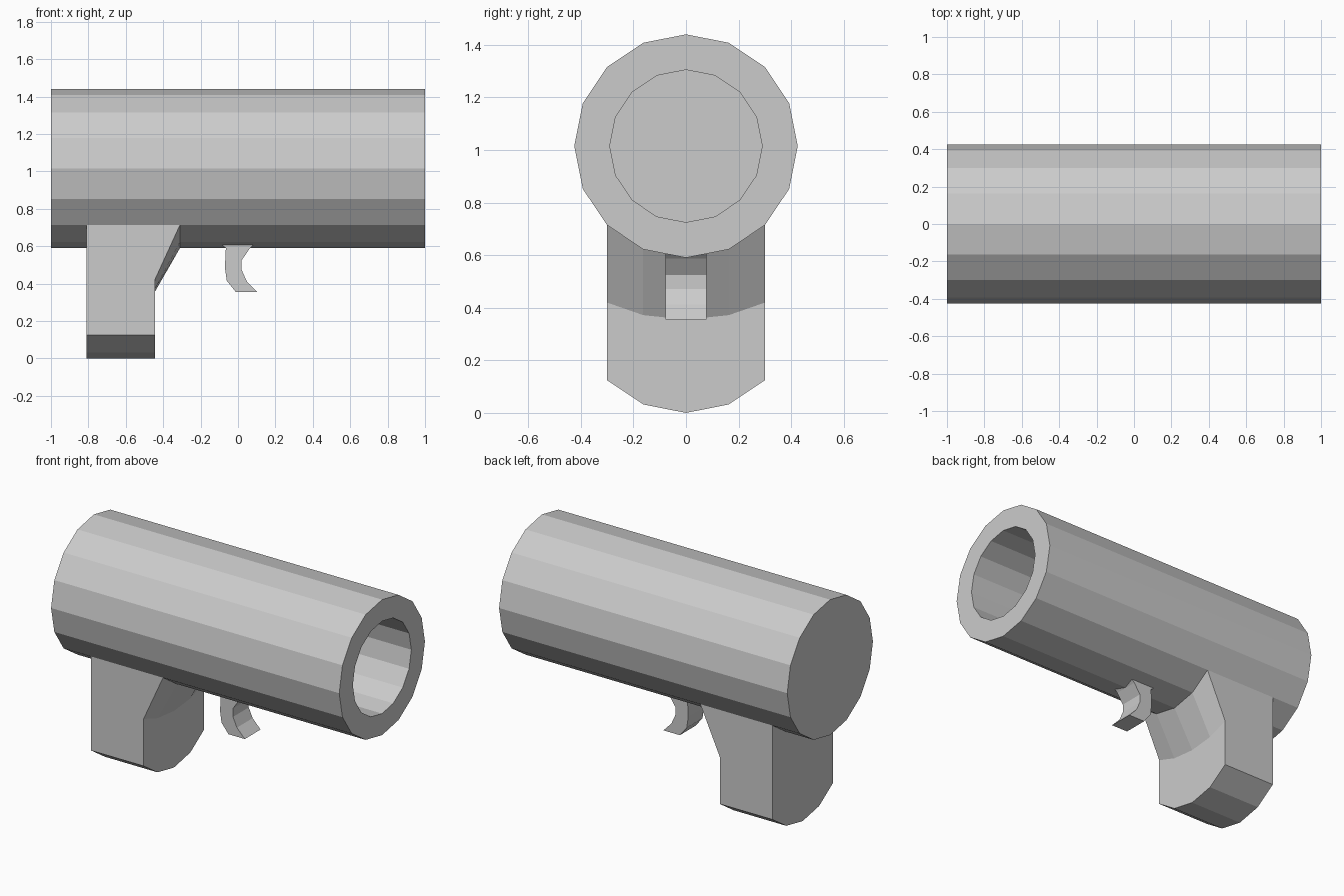
import bpy
import bmesh
from math import cos, sin, pi

cube = bpy.data.objects.get("Cube")
if cube:
    bpy.data.objects.remove(cube)

grey = bpy.data.materials.new("plain grey")
grey.use_nodes = True
colour = (0.6, 0.6, 0.6, 1)
grey.diffuse_color = colour
grey.node_tree.nodes["Principled BSDF"].inputs["Base Color"].default_value = colour

SIDES, AXIS_Z = 16, 1.015
OUTER, INNER = 0.425, 0.29


def finish(name, bm):
    bmesh.ops.recalc_face_normals(bm, faces=bm.faces[:])
    mesh = bpy.data.meshes.new(name)
    bm.to_mesh(mesh)
    bm.free()
    mesh.materials.append(grey)
    obj = bpy.data.objects.new(name, mesh)
    bpy.context.collection.objects.link(obj)


def bridge(bm, a, b, closed=True):
    n = len(a)
    for i in range(n if closed else n - 1):
        j = (i + 1) % n
        bm.faces.new((a[i], a[j], b[j], b[i]))


# Barrel: a closed-back tube with a deep bore
bm = bmesh.new()
rings = []
for x, r in ((-1, OUTER), (1, OUTER), (1, INNER), (-0.87, INNER)):
    rings.append([bm.verts.new((x, r * cos(2 * pi * i / SIDES),
                                AXIS_Z + r * sin(2 * pi * i / SIDES)))
                  for i in range(SIDES)])
for a, b in zip(rings, rings[1:]):
    bridge(bm, a, b)
bm.faces.new(rings[0])
bm.faces.new(rings[-1])
finish("barrel", bm)

# Grip: the barrel's lower arc swept down, with a sloping front shoulder
bm = bmesh.new()
columns = []
for i in range(-2, 3):
    angle = 2 * pi * i / SIDES
    y, z = OUTER * sin(angle), AXIS_Z - OUTER * cos(angle)
    shoulder = 0.355 + (z - 0.59) * 0.52
    outline = ((-0.81, z), (-0.81, z - 0.59), (-0.445, z - 0.59),
               (-0.445, shoulder), (-0.31, z))
    columns.append([bm.verts.new((x, y, h)) for x, h in outline])
for a, b in zip(columns, columns[1:]):
    bridge(bm, a, b)
bm.faces.new(columns[0])
bm.faces.new(columns[-1])
finish("grip", bm)

# Trigger: curved profile flaring into the barrel
profile = [(-0.11, 0.625), (-0.065, 0.59), (-0.07, 0.485), (-0.06, 0.415),
           (-0.012, 0.355), (0.102, 0.355), (0.047, 0.412), (0.02, 0.472),
           (0.02, 0.525), (0.063, 0.588), (0.10, 0.625)]
bm = bmesh.new()
right, left = [[bm.verts.new((x, y, z)) for x, z in profile]
               for y in (-0.078, 0.078)]
bridge(bm, right, left)
bm.faces.new(right)
bm.faces.new(left)
finish("trigger", bm)
